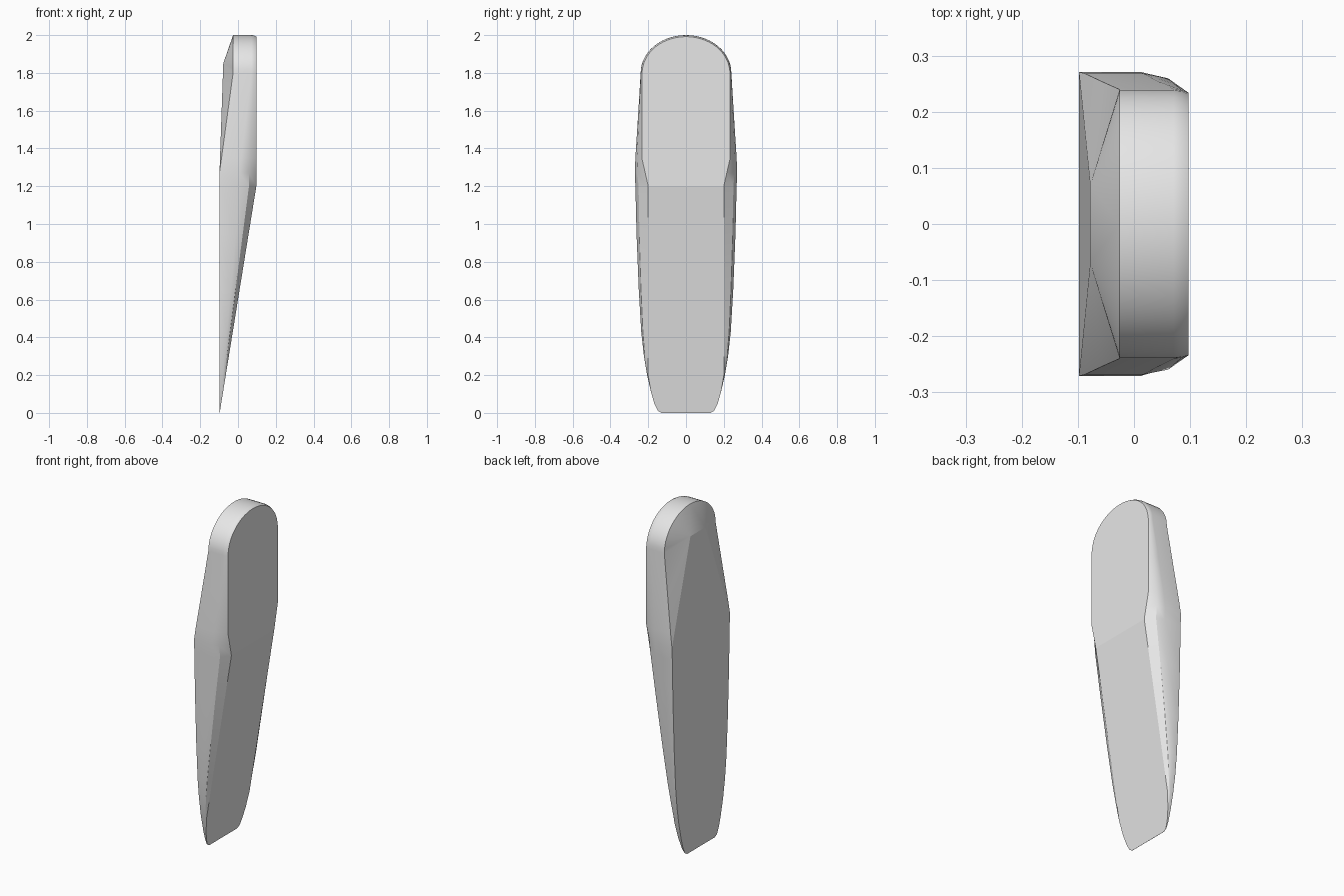
import bpy, bmesh, math

if "Cube" in bpy.data.objects:
    bpy.data.objects.remove(bpy.data.objects["Cube"], do_unlink=True)

BACK, FRONT = -0.098, 0.097      # flat sides of the wedge, along x
BEND, CREST, SHOULDER = 1.2, 1.27, 1.8


def ramp(z, z0, z1, a, b):
    t = min(max((z - z0) / (z1 - z0), 0), 1)
    return a + (b - a) * t


# Half outline from the thin tip up to the round head
half = [(0.13, 0), (0.15, 0.012), (0.168, 0.05), (0.185, 0.11), (0.206, 0.2),
        (0.224, 0.31), (0.237, 0.43), (0.25, 0.65), (0.262, 0.95),
        (0.268, BEND), (0.271, CREST), (0.268, 1.35), (0.254, 1.57)]
STEPS = 14
half += [(0.24 * math.cos(a), SHOULDER + 0.2 * math.sin(a))
         for a in (i * math.pi / 2 / STEPS for i in range(STEPS + 1))]
outline = half + [(-y, z) for y, z in reversed(half[:-1])]
count = len(outline)


def section(y, z):
    """Points across the thickness, from the back rim to the front rim."""
    front = ramp(z, 0, BEND, BACK + 0.001, FRONT)
    thick = front - BACK
    rim = BACK
    if z > CREST:
        rim = ramp(z, CREST, SHOULDER, BACK, -0.026)
    bevel = ramp(z, 1.3, SHOULDER, 0.2 * thick, 0.012)
    if z > SHOULDER:
        fy, fz = y * 0.965, SHOULDER + (z - SHOULDER) * 0.96
    else:
        fy = math.copysign(min(abs(y), ramp(z, BEND, 1.35, 0.2, 0.234)), y)
        fz = z
    my, mz = y + (fy - y) * 0.25, z + (fz - z) * 0.25
    return [(rim, y, z), (front - 2.2 * bevel, y, z),
            (front - bevel, my, mz), (front, fy, fz)]


bm = bmesh.new()
rows = [[bm.verts.new(p) for p in section(y, z)] for y, z in outline]

# Side wall with its soft front bevel
for i in range(count):
    a, b = rows[i], rows[(i + 1) % count]
    for k in range(3):
        bm.faces.new((a[k], b[k], b[k + 1], a[k + 1]))

# Front: sloping blade below the bend, flat head above it
caps = [bm.faces.new([r[3] for r, (y, z) in zip(rows, outline) if z <= BEND]),
        bm.faces.new([r[3] for r, (y, z) in zip(rows, outline) if z >= BEND])]

# Back: flat blade, leaning panel and the chamfer round the head
caps.append(bm.faces.new([r[0] for r, (y, z) in zip(rows, outline) if z <= CREST]))
left = bm.verts.new((-0.078, 0.07, 1.85))
right = bm.verts.new((-0.078, -0.07, 1.85))
low = next(i for i, p in enumerate(outline) if p[1] == CREST)
top = len(half) - 1
high = count - 1 - low
caps.append(bm.faces.new((rows[low][0], left, right, rows[high][0])))
for i in range(low, high):
    apex = left if i < top else right
    bm.faces.new((rows[i][0], rows[i + 1][0], apex))
bm.faces.new((rows[top][0], right, left))

bmesh.ops.recalc_face_normals(bm, faces=bm.faces)
bm.faces.index_update()
flat = [f.index for f in caps]
mesh = bpy.data.meshes.new("wedge_blade")
bm.to_mesh(mesh)
bm.free()

blade = bpy.data.objects.new("wedge_blade", mesh)
bpy.context.scene.collection.objects.link(blade)

# Single plain grey
grey = bpy.data.materials.new("light_grey")
grey.use_nodes = True
color = (0.8, 0.8, 0.8, 1)
grey.diffuse_color = color
grey.node_tree.nodes["Principled BSDF"].inputs["Base Color"].default_value = color
mesh.materials.append(grey)

# Smooth sides, flat panels
bpy.ops.object.select_all(action='DESELECT')
blade.select_set(True)
bpy.context.view_layer.objects.active = blade
bpy.ops.object.shade_smooth_by_angle(angle=math.radians(30))
for i in flat:
    mesh.polygons[i].use_smooth = False
